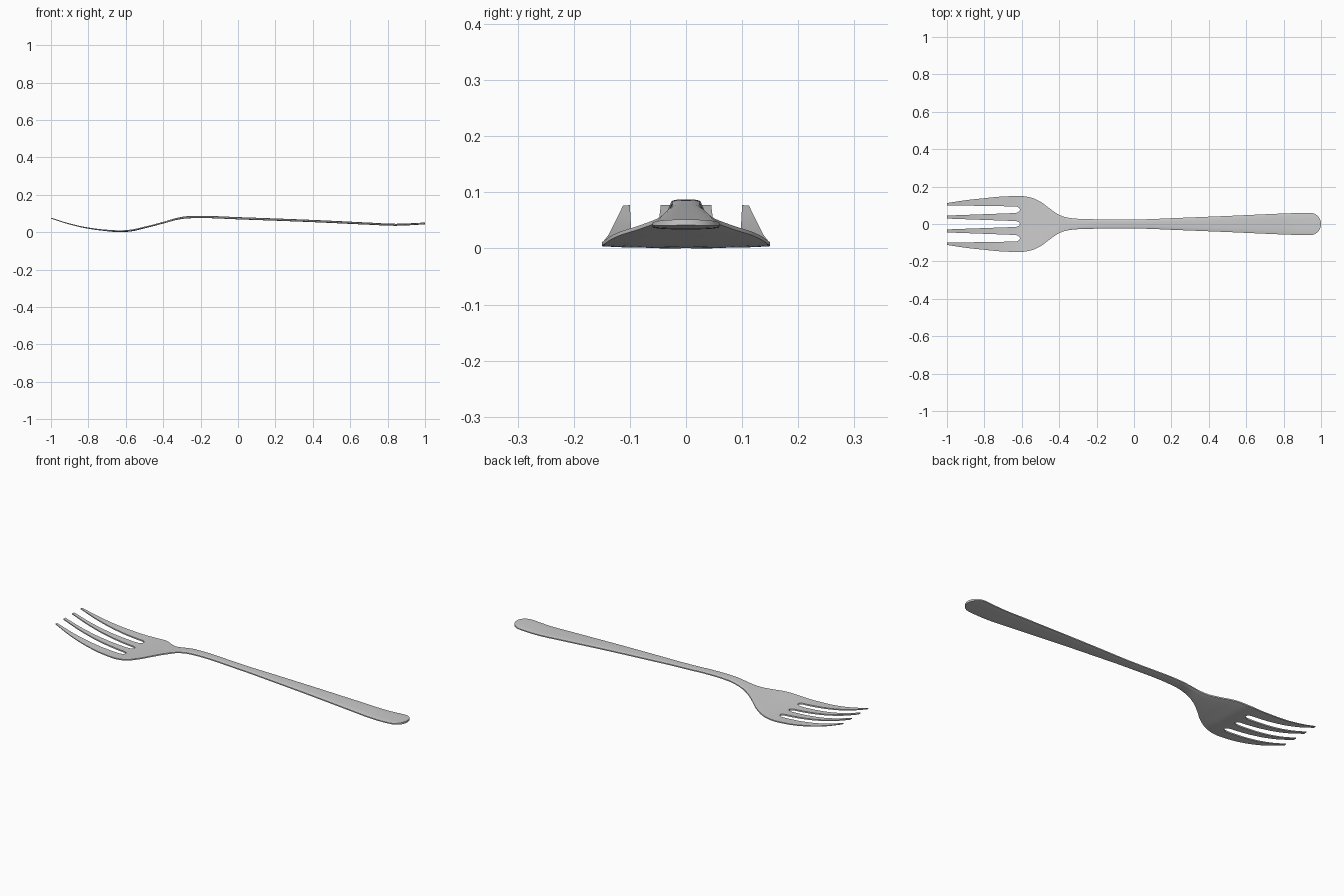
import bpy, bmesh, math

if "Cube" in bpy.data.objects:
    bpy.data.objects.remove(bpy.data.objects["Cube"])


def curve(points):
    """Smooth monotone interpolation through (x, value) points."""
    xs, ys = zip(*points)
    n = len(xs)
    d = [(ys[i + 1] - ys[i]) / (xs[i + 1] - xs[i]) for i in range(n - 1)]
    m = [d[0]]
    for i in range(1, n - 1):
        a, b = d[i - 1], d[i]
        m.append(2 * a * b / (a + b) if a * b > 0 else 0.0)
    m.append(d[-1])

    def f(x):
        i = 0
        while i < n - 2 and x > xs[i + 1]:
            i += 1
        h = xs[i + 1] - xs[i]
        t = min(max((x - xs[i]) / h, 0), 1)
        return ((2*t**3 - 3*t*t + 1) * ys[i] + (t**3 - 2*t*t + t) * h * m[i]
                + (3*t*t - 2*t**3) * ys[i + 1] + (t**3 - t*t) * h * m[i + 1])
    return f


# Outline half width, height of the middle surface, and thickness along x
outline = curve([(-1, .112), (-.9, .127), (-.8, .138), (-.7, .147), (-.61, .15),
                 (-.55, .141), (-.5, .119), (-.45, .082), (-.4, .049), (-.35, .033),
                 (-.28, .027), (-.1, .024), (.05, .025), (.2, .031), (.5, .043),
                 (.8, .056), (.94, .06), (1, .06)])
height = curve([(-1, .0755), (-.9, .044), (-.8, .022), (-.7, .009), (-.63, .0045),
                (-.58, .0075), (-.5, .025), (-.4, .051), (-.32, .073), (-.27, .080),
                (-.2, .082), (0, .075), (.4, .060), (.7, .046), (.84, .040), (1, .047)])
thick = curve([(-1, .005), (-.6, .008), (-.4, .009), (-.25, .012), (.5, .012), (1, .010)])
dish = curve([(-1, 0), (-.75, .001), (-.62, .003), (-.45, .001), (-.3, 0), (1, 0)])

SLOT_END, SLOT_R, END_R = -.61, .028, .06
# Slot centre and half width: (tip centre, root fraction of width, tip half, root half)
SLOTS = [(-.0725, -.51, .0275, .017), (0, 0, .029, .015), (.0725, .51, .0275, .017)]


def half_width(x):
    w = outline(x)
    s = max(0, (x - (1 - END_R)) / END_R)
    return w * math.sqrt(max(0, 1 - s * s))


def tine_edges(x):
    """The (low, high) y limits of the four strips at x."""
    w = half_width(x)
    t = min(1, (x + 1) / (SLOT_END + 1))
    lims = [-w]
    for tip, root, h0, h1 in SLOTS:
        c = tip * (1 - t) + root * (outline(SLOT_END) if x < SLOT_END else w) * t
        h = h0 + (h1 - h0) * t
        s = min(1, max(0, (x - SLOT_END + SLOT_R) / SLOT_R))
        h *= math.sqrt(max(0, 1 - s * s))
        lims += [c - h, c + h]
    lims.append(w)
    return list(zip(lims[::2], lims[1::2]))


# Stations along the length, denser at the round slot ends and handle end
stations = [-1 + (SLOT_END - SLOT_R + 1) * i / 22 for i in range(22)]
stations += [SLOT_END - SLOT_R + SLOT_R * math.sin(i * math.pi / 16) for i in range(9)]
stations += [SLOT_END + (-.2 - SLOT_END) * i / 28 for i in range(1, 29)]
stations += [-.2 + (1 - END_R + .2) * i / 36 for i in range(1, 37)]
stations += [1 - END_R + END_R * math.sin(i * math.pi / 20) for i in range(1, 11)]

# Flat plan: four strips that become tines, welded into the head and handle
COLS = 4
bm = bmesh.new()
for strip in range(4):
    prev = None
    for x in stations:
        lo, hi = tine_edges(x)[strip]
        row = [bm.verts.new((x, lo + (hi - lo) * k / COLS, 0)) for k in range(COLS + 1)]
        if prev:
            for k in range(COLS):
                bm.faces.new((prev[k], row[k], row[k + 1], prev[k + 1]))
        prev = row
bmesh.ops.remove_doubles(bm, verts=bm.verts, dist=1e-5)
bmesh.ops.dissolve_degenerate(bm, edges=bm.edges, dist=1e-6)

# Give it thickness and bend it to the side profile
top = list(bm.verts)
ext = bmesh.ops.extrude_face_region(bm, geom=list(bm.faces), use_keep_orig=True)
bottom = {g for g in ext["geom"] if isinstance(g, bmesh.types.BMVert)}
for v in bm.verts:
    x, y = v.co.x, v.co.y
    w = outline(x)
    u = min(1, abs(y) / w)
    mid = height(x) + dish(x) * u * u
    edge = .5 if x > -.35 else .25
    half = thick(x) / 2 * (1 - edge * u ** 4)
    v.co.z = mid + (-half if v in bottom else half)
low = min(v.co.z for v in bm.verts)
for v in bm.verts:
    v.co.z -= low
bmesh.ops.recalc_face_normals(bm, faces=bm.faces)

mesh = bpy.data.meshes.new("fork")
bm.to_mesh(mesh)
bm.free()
fork = bpy.data.objects.new("fork", mesh)
bpy.context.collection.objects.link(fork)
bpy.context.view_layer.objects.active = fork
fork.select_set(True)
bpy.ops.object.shade_smooth_by_angle(angle=math.radians(40))
